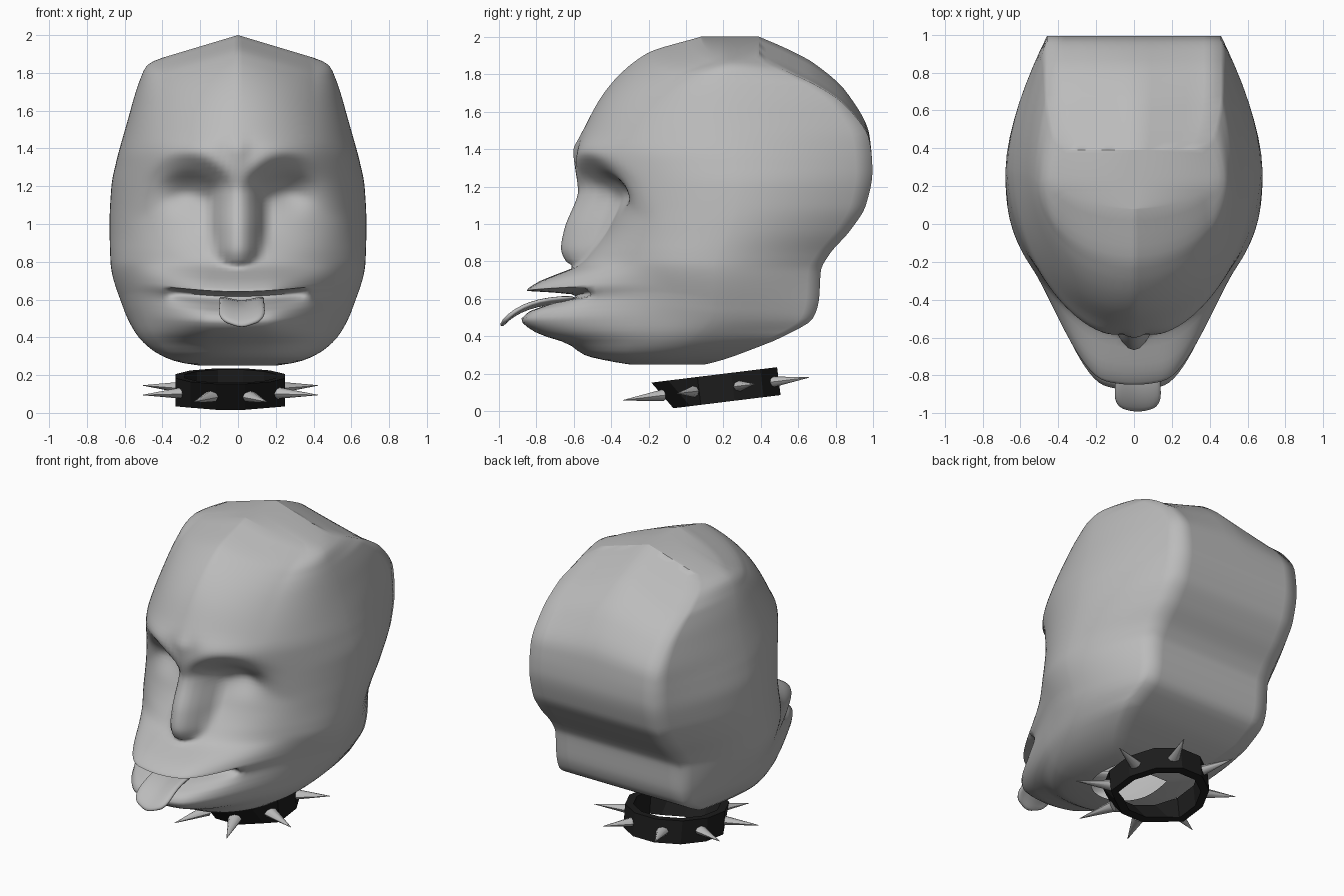
import bpy, bmesh, math
from mathutils import Matrix, Vector

if "Cube" in bpy.data.objects:
    bpy.data.objects.remove(bpy.data.objects["Cube"])


def material(name, rgb):
    m = bpy.data.materials.new(name)
    m.use_nodes = True
    m.diffuse_color = (*rgb, 1)
    m.node_tree.nodes["Principled BSDF"].inputs["Base Color"].default_value = (*rgb, 1)
    return m


GREY = material("plain grey", (0.5, 0.5, 0.5))
BLACK = material("collar black", (0.012, 0.012, 0.012))


def finish(name, bm, mat, angle=None):
    bmesh.ops.recalc_face_normals(bm, faces=bm.faces)
    me = bpy.data.meshes.new(name)
    bm.to_mesh(me)
    bm.free()
    ob = bpy.data.objects.new(name, me)
    bpy.context.collection.objects.link(ob)
    me.materials.append(mat)
    if angle:
        bpy.ops.object.select_all(action="DESELECT")
        ob.select_set(True)
        bpy.context.view_layer.objects.active = ob
        bpy.ops.object.shade_smooth_by_angle(angle=math.radians(angle))
    return ob


def sample(keys, z):
    """Smooth monotone interpolation through (z, value) keys."""
    if z <= keys[0][0]:
        return keys[0][1]
    if z >= keys[-1][0]:
        return keys[-1][1]
    i = next(k for k in range(len(keys) - 1) if keys[k + 1][0] >= z)

    def grad(k):
        if k in (0, len(keys) - 1):
            return (keys[i + 1][1] - keys[i][1]) / (keys[i + 1][0] - keys[i][0])
        a = (keys[k][1] - keys[k - 1][1]) / (keys[k][0] - keys[k - 1][0])
        b = (keys[k + 1][1] - keys[k][1]) / (keys[k + 1][0] - keys[k][0])
        return 2 * a * b / (a + b) if a * b > 0 else 0

    (z0, v0), (z1, v1) = keys[i], keys[i + 1]
    h, t = z1 - z0, (z - z0) / (z1 - z0)
    return (v0 * (1 + 2 * t) * (1 - t) ** 2 + v1 * t * t * (3 - 2 * t)
            + h * t * (1 - t) * (grad(i) * (1 - t) - grad(i + 1) * t))


def ramp(a, b, v):
    t = min(1, max(0, (v - a) / (b - a)))
    return t * t * (3 - 2 * t)


# Head outlines by height: broad skull, face relief, back, half width, nose ridge
CROWN = [(1.5, -.55), (1.71, -.43), (1.91, -.21), (2, .08)]
SKULL = [(.25, -.3), (.27, -.4), (.3, -.46), (.42, -.5), (.8, -.5), (1.2, -.53),
         (1.39, -.575)] + CROWN
FACE = [(.25, -.3), (.27, -.42), (.3, -.54), (.36, -.63), (.42, -.8), (.49, -.88),
        (.53, -.84), (.58, -.79), (.64, -.85), (.69, -.79), (.72, -.72), (.78, -.58),
        (.85, -.52), (1, -.43), (1.15, -.39), (1.22, -.43), (1.3, -.53), (1.39, -.605)] + CROWN
BACK = [(.25, .1), (.27, .18), (.33, .35), (.4, .52), (.5, .68), (.6, .71), (.75, .72),
        (.83, .76), (.97, .88), (1.1, .96), (1.28, .995), (1.47, .98), (1.7, .86),
        (1.86, .68), (1.93, .55), (2, .39)]
WIDTH = [(.25, .2), (.27, .32), (.33, .45), (.42, .54), (.55, .605), (.8, .675),
         (1, .68), (1.2, .67), (1.35, .64), (1.6, .585), (1.84, .53), (1.93, .5),
         (1.97, .47), (2, .4)]
NOSE = [(.74, -.4), (.77, -.58), (.8, -.64), (.87, -.667), (.97, -.65), (1.15, -.58),
        (1.2, -.57), (1.3, -.59), (1.39, -.6), (1.5, -.5), (1.6, -.3)]
MOUTH = [(.535, 0), (.57, .06), (.6, .2), (.62, .24), (.63, .2), (.64, 0)]


def half_ring(z):
    skull, yb, w = sample(SKULL, z), sample(BACK, z), sample(WIDTH, z)
    ym, bw = skull + (yb - skull) * .55, min(.46, w * .88)
    pts, n = [], 34
    for i in range(n + 1):
        t = math.pi / 2 * i / n
        x, c = w * math.sin(t), max(0, math.cos(t))
        y = ym + (skull - ym) * c
        # muzzle, brow and arched eye hollows fade out towards the cheeks
        arch = 2.5 * (x - .27) ** 2 * ramp(.9, 1.1, z) * (1 - ramp(1.35, 1.5, z))
        relief = sample(FACE, z + arch) - sample(SKULL, z + arch)
        y += relief * (1 - ramp(.15, .6, x)) * min(1, 2 * c)
        y += .05 * c * math.exp(-((x - .28) / .1) ** 2 - ((z - 1.16) / .09) ** 2)
        # nose blended into the face
        if .74 < z < 1.6:
            nose = sample(NOSE, z) + 11 * x * x
            d = max(0, .05 - abs(y - nose)) / .05
            y = min(y, nose) - d * d * .0125
        # mouth slit, curving up to its corners
        y += sample(MOUTH, z) * max(0, 1 - (x / .38) ** 4)
        lift = .25 * x * x * c * max(0, 1 - abs(z - .6) / .3)
        pts.append((x, y, z + lift))
    for i in range(1, 9):
        s = i / 8
        pts.append((w - (w - bw) * s ** 1.7, ym + (yb - ym) * s, z))
    for i in range(1, 6):
        pts.append((bw * (1 - i / 5), yb, z))
    # the crown falls away from a central ridge like a low roof
    fall = .12 * min(1, max(0, (z - 1.35) / .55))
    return [(x, y, h - fall * min(1, x / .4)) for x, y, h in pts]


def spread(a, b, n):
    return [a + (b - a) * i / n for i in range(n)]


levels = (spread(.25, .3, 4) + spread(.3, .52, 9) + spread(.52, .66, 16)
          + spread(.66, .9, 14) + spread(.9, 1.46, 24) + spread(1.46, 1.84, 10)
          + spread(1.84, 2, 9) + [2.0])
halves = [half_ring(z) for z in levels]
halves.append([(0, y, 2) for x, y, h in halves[-1]])  # ridge line closing the crown
bm = bmesh.new()
rings = []
for half in halves:
    full = half + [(-x, y, h) for x, y, h in reversed(half[1:-1])]
    rings.append([bm.verts.new(p) for p in full])
for lo, hi in zip(rings, rings[1:]):
    for i in range(len(lo)):
        j = (i + 1) % len(lo)
        bm.faces.new((lo[i], lo[j], hi[j], hi[i]))
bmesh.ops.remove_doubles(bm, verts=bm.verts, dist=.0001)
finish("head", bm, GREY, 70)

# Tongue hanging over the lower lip
PATH = [(-.6, .6, .12), (-.75, .59, .12), (-.85, .565, .12), (-.92, .53, .125),
        (-.965, .495, .12), (-.99, .465, .085)]
bm = bmesh.new()
rows = []
for y, z, w in PATH:
    rows.append([bm.verts.new((.02 + w * u, y + .02 * u * u, z - .012 * math.cos(3 * u)))
                 for u in (-1, -.7, -.35, 0, .35, .7, 1)])
for a, b in zip(rows, rows[1:]):
    for i in range(len(a) - 1):
        bm.faces.new((a[i], a[i + 1], b[i + 1], b[i]))
tongue = finish("tongue", bm, GREY, 60)
mod = tongue.modifiers.new("thickness", "SOLIDIFY")
mod.thickness = .025
mod.offset = 0
mod = tongue.modifiers.new("rounding", "SUBSURF")
mod.levels = mod.render_levels = 1

# Collar band: a tilted twelve-sided ring, its lower front tucked in
CENTRE = Vector((-.04, .16, .12))
TILT = Matrix.Rotation(math.radians(7), 3, "X")
SECTION = [(1, -.075), (1, .075), (.84, .075), (.84, -.075)]
bm = bmesh.new()
loops = []
for k in range(12):
    a = math.tau * (k + .5) / 12
    loop = []
    for r, h in SECTION:
        p = Vector((.3 * r * math.cos(a), .35 * r * math.sin(a), h))
        if h < 0 and p.y < -.2:
            p.y += .1
        loop.append(bm.verts.new(CENTRE + TILT @ p))
    loops.append(loop)
for k in range(12):
    a, b = loops[k], loops[(k + 1) % 12]
    for i in range(4):
        j = (i + 1) % 4
        bm.faces.new((a[i], a[j], b[j], b[i]))
finish("collar", bm, BLACK)

# Eight slightly flattened spikes around the collar
for k in range(8):
    a = math.tau * (k + .5) / 8
    out = Vector((math.cos(a), math.sin(a), 0))
    base = Vector((.27 * out.x, .31 * out.y, 0))
    side = Vector((-out.y, out.x, 0))
    bm = bmesh.new()
    bmesh.ops.create_cone(bm, cap_ends=True, segments=8, radius1=.042, radius2=.002, depth=.23)
    for v in bm.verts:
        x, y, z = v.co
        local = base + side * x + Vector((0, 0, y * .75)) + out * (z + .115)
        v.co = CENTRE + TILT @ local
    finish("spike_%d" % (k + 1), bm, GREY, 50)
